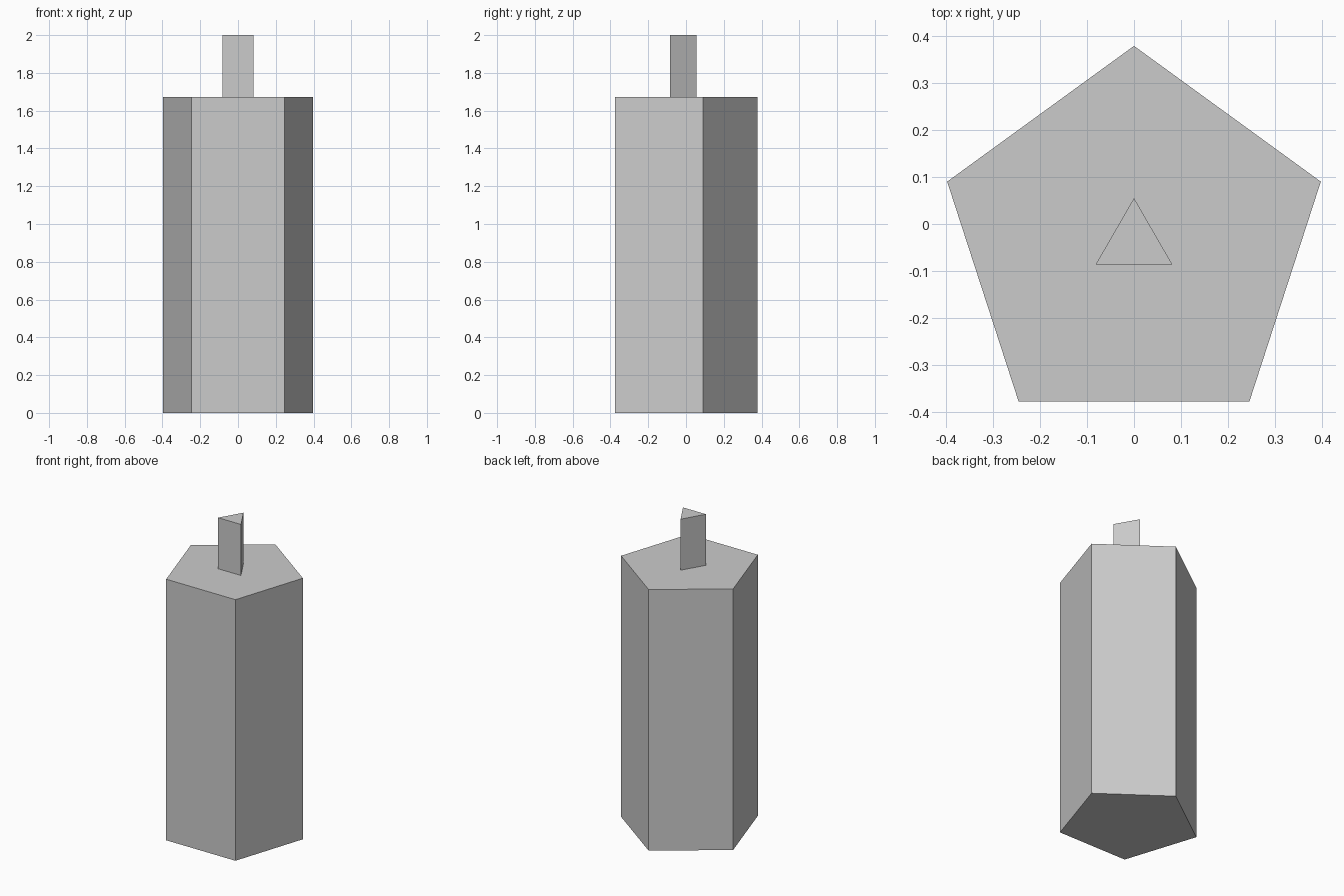
import bpy, bmesh
from math import sin, cos, tau

if "Cube" in bpy.data.objects:
    bpy.data.objects.remove(bpy.data.objects["Cube"])

CENTRE_Y = -0.039


def prism(name, sides, radius, z0, z1):
    """Regular upright prism with one corner pointing to +y."""
    bm = bmesh.new()
    ring = [bm.verts.new((-radius * sin(tau * i / sides),
                          CENTRE_Y + radius * cos(tau * i / sides), z0))
            for i in range(sides)]
    base = bm.faces.new(ring)
    top = bmesh.ops.extrude_face_region(bm, geom=[base], use_keep_orig=True)["geom"]
    for v in top:
        if isinstance(v, bmesh.types.BMVert):
            v.co.z = z1
    bmesh.ops.recalc_face_normals(bm, faces=bm.faces[:])
    mesh = bpy.data.meshes.new(name)
    bm.to_mesh(mesh)
    bm.free()
    obj = bpy.data.objects.new(name, mesh)
    bpy.context.collection.objects.link(obj)
    return obj


# Five-sided candle body
prism("candle_body", 5, 0.4175, 0.0, 1.673)
# Three-sided wick standing on top
prism("wick", 3, 0.094, 1.673, 2.0)
